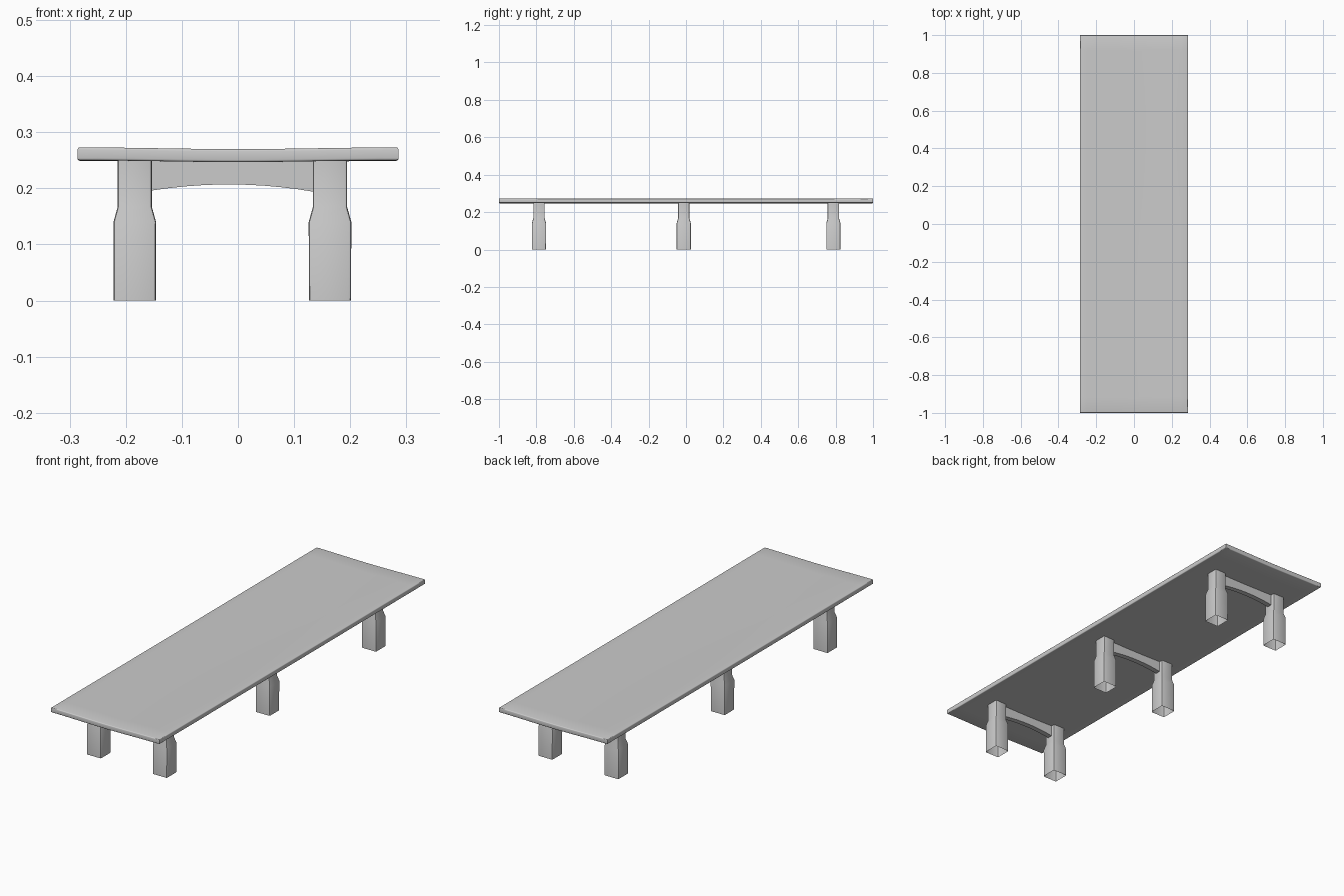
import bpy, bmesh, math

if "Cube" in bpy.data.objects:
    bpy.data.objects.remove(bpy.data.objects["Cube"])

HX, HY = 0.286, 1.0          # half size of the top
Z0, Z1 = 0.25, 0.273         # underside and upper face
LEG_X = (-0.184, 0.164)
ROW_Y = (-0.786, -0.012, 0.788)


def finish(bm, name, angle=35):
    bmesh.ops.recalc_face_normals(bm, faces=bm.faces)
    mesh = bpy.data.meshes.new(name)
    bm.to_mesh(mesh)
    bm.free()
    ob = bpy.data.objects.new(name, mesh)
    bpy.context.collection.objects.link(ob)
    bpy.ops.object.select_all(action='DESELECT')
    ob.select_set(True)
    bpy.context.view_layer.objects.active = ob
    bpy.ops.object.shade_smooth_by_angle(angle=math.radians(angle))
    return ob


def table_top():
    # Flat slab, softened rim, then a very shallow sag
    bm = bmesh.new()
    bmesh.ops.create_grid(bm, x_segments=16, y_segments=24, size=1)
    for v in bm.verts:
        v.co = (v.co.x * HX, v.co.y * HY, Z0)
    ext = bmesh.ops.extrude_face_region(bm, geom=bm.faces[:], use_keep_orig=True)
    for g in ext['geom']:
        if isinstance(g, bmesh.types.BMVert):
            g.co.z = Z1
    bmesh.ops.recalc_face_normals(bm, faces=bm.faces)
    rim = [e for e in bm.edges
           if abs(e.verts[0].co.z - e.verts[1].co.z) < 1e-5
           and e.is_manifold and e.calc_face_angle() > 1]
    bmesh.ops.bevel(bm, geom=rim, offset=0.004, segments=3, profile=0.5,
                    affect='EDGES')
    for v in bm.verts:
        cx = math.cos(math.pi / 2 * v.co.x / HX) ** 2
        cy = math.cos(math.pi / 2 * v.co.y / HY) ** 2
        v.co.z -= 0.003 * cx + 0.001 * cy
    finish(bm, "table_top", 40)


def ring(bm, half, z, r=0.005):
    # Square ring with small rounded corners
    pts = []
    for k in range(4):
        a0 = math.pi / 2 * k
        sx, sy = ((1, 1), (-1, 1), (-1, -1), (1, -1))[k]
        for s in range(3):
            a = a0 + s * math.pi / 4
            pts.append(bm.verts.new((sx * (half - r) + r * math.cos(a),
                                     sy * (half - r) + r * math.sin(a), z)))
    return pts


def leg(name, x, y):
    # Open hollow leg: thick foot, taper, slimmer neck
    bm = bmesh.new()
    rings = [ring(bm, h, z) for h, z in
             ((0.0375, 0), (0.038, 0.14), (0.0305, 0.167), (0.0305, Z0))]
    for a, b in zip(rings, rings[1:]):
        for i in range(len(a)):
            j = (i + 1) % len(a)
            bm.faces.new((a[i], a[j], b[j], b[i]))
    finish(bm, name, 25).location = (x, y, 0)


def apron(name, y, half=0.0125):
    # Rail between two legs with an arched lower edge
    bm = bmesh.new()
    x0, x1 = LEG_X[0] + 0.029, LEG_X[1] - 0.029
    n = 10
    cols = []
    for i in range(n + 1):
        t = i / n
        x = x0 + (x1 - x0) * t
        zb = 0.196 - 0.002 * t + 0.012 * (1 - (2 * t - 1) ** 2)
        cols.append([bm.verts.new(p) for p in
                     ((x, -half, zb), (x, half, zb),
                      (x, half, Z0 - 0.001), (x, -half, Z0 - 0.001))])
    for a, b in zip(cols, cols[1:]):
        for k in range(4):
            m = (k + 1) % 4
            bm.faces.new((a[k], a[m], b[m], b[k]))
    bm.faces.new(cols[0])
    bm.faces.new(cols[-1])
    finish(bm, name).location = (0, y, 0)


table_top()
for row, y in zip(("front", "middle", "back"), ROW_Y):
    for side, x in zip(("left", "right"), LEG_X):
        leg(f"{row}_{side}_leg", x, y)
    apron(f"{row}_apron", y)
